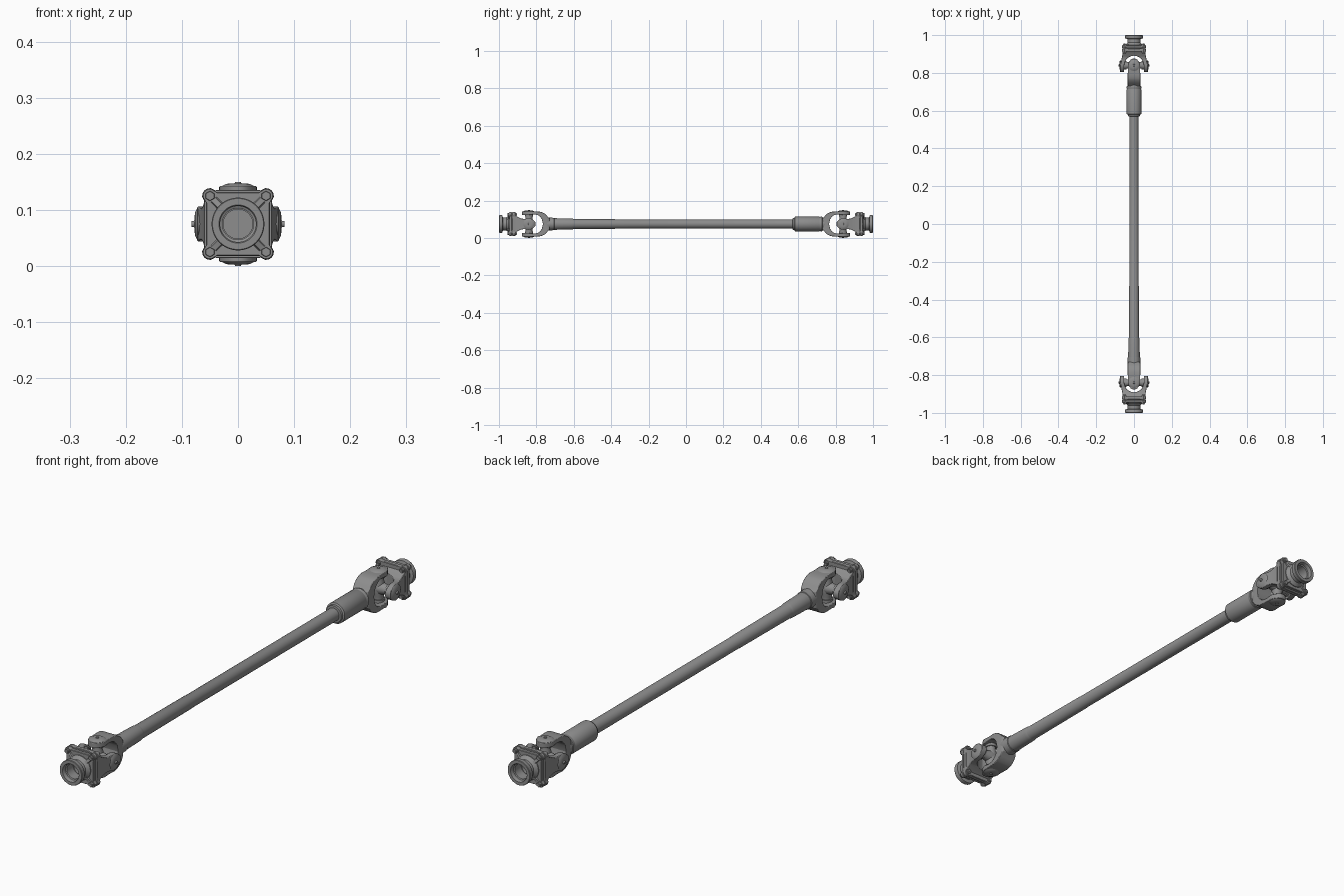
import bpy, bmesh, math
from mathutils import Vector

if "Cube" in bpy.data.objects:
    bpy.data.objects.remove(bpy.data.objects["Cube"])

ZC = 0.075      # height of the shaft axis
JC = 0.84       # distance of each joint centre from the middle
N = 64

STEEL = bpy.data.materials.new("dark_steel")
STEEL.diffuse_color = (0.27, 0.27, 0.27, 1)
STEEL.use_nodes = True
STEEL.node_tree.nodes["Principled BSDF"].inputs["Base Color"].default_value = STEEL.diffuse_color


def finish(name, bm, bevel=0, angle=35):
    bmesh.ops.remove_doubles(bm, verts=bm.verts, dist=1e-5)
    bmesh.ops.recalc_face_normals(bm, faces=bm.faces)
    me = bpy.data.meshes.new(name)
    bm.to_mesh(me)
    bm.free()
    me.materials.append(STEEL)
    ob = bpy.data.objects.new(name, me)
    bpy.context.collection.objects.link(ob)
    ob.location.z = ZC
    if bevel:
        m = ob.modifiers.new("bevel", 'BEVEL')
        m.width, m.segments, m.limit_method = bevel, 2, 'ANGLE'
        m.angle_limit = math.radians(40)
    bpy.ops.object.select_all(action='DESELECT')
    bpy.context.view_layer.objects.active = ob
    ob.select_set(True)
    bpy.ops.object.shade_smooth_by_angle(angle=math.radians(angle))
    return ob


def loft(bm, rings, closed=False):
    vs = [[bm.verts.new(p) for p in r] for r in rings]
    n = len(vs[0])
    pairs = list(zip(vs, vs[1:])) + ([(vs[-1], vs[0])] if closed else [])
    for a, b in pairs:
        for i in range(n):
            j = (i + 1) % n
            bm.faces.new((a[i], a[j], b[j], b[i]))
    if not closed:
        bm.faces.new(vs[0])
        bm.faces.new(vs[-1])


def turn(bm, profile, origin=(0, 0, 0), axis=(0, 1, 0), closed=False, n=N):
    """Spin (position, radius) pairs round an axis; radius may be a function of angle."""
    ax, o = Vector(axis), Vector(origin)
    u = Vector((0, 0, 1)) if abs(ax.z) < 0.5 else Vector((1, 0, 0))
    w = ax.cross(u)
    rings = []
    for d, r in profile:
        ring = []
        for i in range(n):
            t = 2 * math.pi * i / n
            q = r(t) if callable(r) else r
            ring.append(o + ax * d + u * (q * math.cos(t)) + w * (q * math.sin(t)))
        rings.append(ring)
    loft(bm, rings, closed)


def flange_outline(side, lobe):
    """Square with a round lobe at each bolt corner, as radius over angle."""
    d = 0.0707

    def r(t):
        a = (t + math.pi / 4) % (math.pi / 2) - math.pi / 4
        e = t % (math.pi / 2) - math.pi / 4
        q = min(side / math.cos(a), 0.072)
        k = lobe ** 2 - (d * math.sin(e)) ** 2
        return max(q, d * math.cos(e) + math.sqrt(k)) if k > 0 else q
    return r


def yoke(name, s, toward, radial, stations, boss, nub):
    """Two mirrored arms lofted from (along, outer, inner, half width), with bearing caps."""
    radial = Vector(radial)
    side = Vector((0, 1, 0)).cross(radial)
    c = Vector((0, s * JC, 0))
    fwd = Vector((0, s * toward, 0))
    bm = bmesh.new()
    # ear tapering to a blunt rounded tip, followed by the arm stations
    a0, ro0, ri0, w0 = stations[0]
    tip = [(a, ro0, ri0, w0 * k) for a, k in
           ((-.036, .15), (-.034, .35), (-.029, .55), (-.020, .76), (-.010, .92))]
    for m in (1, -1):
        rings = []
        for a, ro, ri, w in tip + stations:
            rings.append([c + fwd * a + radial * m * r + side * q
                          for r, q in ((ro, -w), (ro, w), (ri, w), (ri, -w))])
        loft(bm, rings)
    finish(name, bm, 0.003)
    bm = bmesh.new()
    for m in (1, -1):
        turn(bm, [(0.040, 0.022), (ro0 - .002, 0.022), (ro0 - .001, .030), (boss - 0.003, .027),
                  (boss, 0.021), (boss + 0.001, 0.012), (boss + 0.001, 0.006), (nub, 0.005)],
             c, radial * m, n=40)
    finish(name + "_bearing_caps", bm)


def end_assembly(s, tag):
    # rounded C-shaped yoke on the shaft, arms up and down
    yoke(tag + "_shaft_yoke", s, -1, (0, 0, 1),
         [(0, .068, .048, .033), (.020, .067, .051, .032), (.040, .067, .050, .033),
          (.052, .0665, .045, .034), (.062, .065, .036, .034), (.070, .063, .024, .034),
          (.075, .061, 0, .034), (.085, .055, 0, .034), (.095, .046, 0, .034),
          (.103, .036, 0, .033), (.110, .030, 0, .030)], 0.0715, 0.075)
    # yoke on the flange, arms left and right, fanning out to the corners
    yoke(tag + "_flange_yoke", s, 1, (1, 0, 0),
         [(0, .073, .052, .031), (.018, .069, .048, .028), (.032, .066, .041, .028),
          (.042, .064, .029, .030), (.048, .063, .016, .032), (.051, .0625, 0, .034),
          (.062, .061, 0, .039), (.076, .060, 0, .049)], 0.0765, 0.083)

    # cross between the yokes
    bm = bmesh.new()
    for ax in ((1, 0, 0), (0, 0, 1)):
        turn(bm, [(-.058, .013), (-.042, .013), (-.042, .018), (-.030, .018), (-.016, .022),
                  (.016, .022), (.030, .018), (.042, .018), (.042, .013), (.058, .013)],
             (0, s * JC, 0), ax, n=32)
    finish(tag + "_joint_cross", bm)

    # two bolted flange plates with open centres
    ax = (0, s, 0)
    for name, y0, y1, side, lobe in (("yoke_flange", .912, .929, .061, .0140),
                                     ("coupling_flange", .931, .945, .057, .0135)):
        bm = bmesh.new()
        f, g = flange_outline(side, lobe), flange_outline(side - .0015, lobe - .0015)
        turn(bm, [(y0, .026), (y0, g), (y0 + .002, f), (y1 - .002, f), (y1, g), (y1, .026)],
             axis=ax, closed=True, n=96)
        finish(tag + "_" + name, bm, angle=30)

    # hollow round collar at the very end
    bm = bmesh.new()
    turn(bm, [(.930, .028), (.930, .046), (.948, .046), (.954, .040), (.960, .035), (.979, .034),
              (.982, .046), (.984, .047), (.998, .047), (1.0, .0455), (1.0, .034), (.997, .032),
              (.985, .032), (.983, .028)], axis=ax, closed=True)
    finish(tag + "_end_collar", bm)

    # diagonal ribs, bolts and nuts at the four corners
    ribs, bolts = bmesh.new(), bmesh.new()
    for sx in (1, -1):
        for sz in (1, -1):
            d = Vector((sx, 0, sz)).normalized()
            p = Vector((-sz, 0, sx)).normalized()
            loft(ribs, [[d * r + p * w + Vector((0, s * y, 0))
                         for w, y in ((-.008, .943), (.008, .943), (.005, h), (-.005, h))]
                        for r, h in ((.034, .957), (.045, .951), (.062, .947))])
            o = (sx * .05, 0, sz * .05)
            turn(bolts, [(.903, .005), (.955, .005)], o, ax, n=16)
            turn(bolts, [(.944, .011), (.947, .011)], o, ax, n=24)
            turn(bolts, [(.947, .009), (.953, .009), (.954, .008)], o, ax, n=6)
            turn(bolts, [(.905, .008), (.906, .009), (.913, .009)], o, ax, n=6)
    finish(tag + "_flange_ribs", ribs)
    finish(tag + "_flange_bolts", bolts)


for s, tag in ((-1, "front"), (1, "rear")):
    end_assembly(s, tag)

# long shaft with stepped, tapering front end
bm = bmesh.new()
turn(bm, [(-.755, .032), (-.745, .034), (-.728, .034), (-.705, .033), (-.703, .031), (-.610, .029),
          (-.600, .027), (-.598, .0265), (-.300, .025), (-.298, .0242), (.60, .0242)])
finish("main_shaft", bm)

# sliding sleeve at the rear with seal lip and neck
bm = bmesh.new()
turn(bm, [(.570, .025), (.571, .032), (.579, .033), (.580, .037), (.582, .039), (.712, .039),
          (.714, .038), (.717, .038), (.719, .039), (.727, .039), (.729, .036), (.755, .032)])
finish("slip_sleeve", bm)
